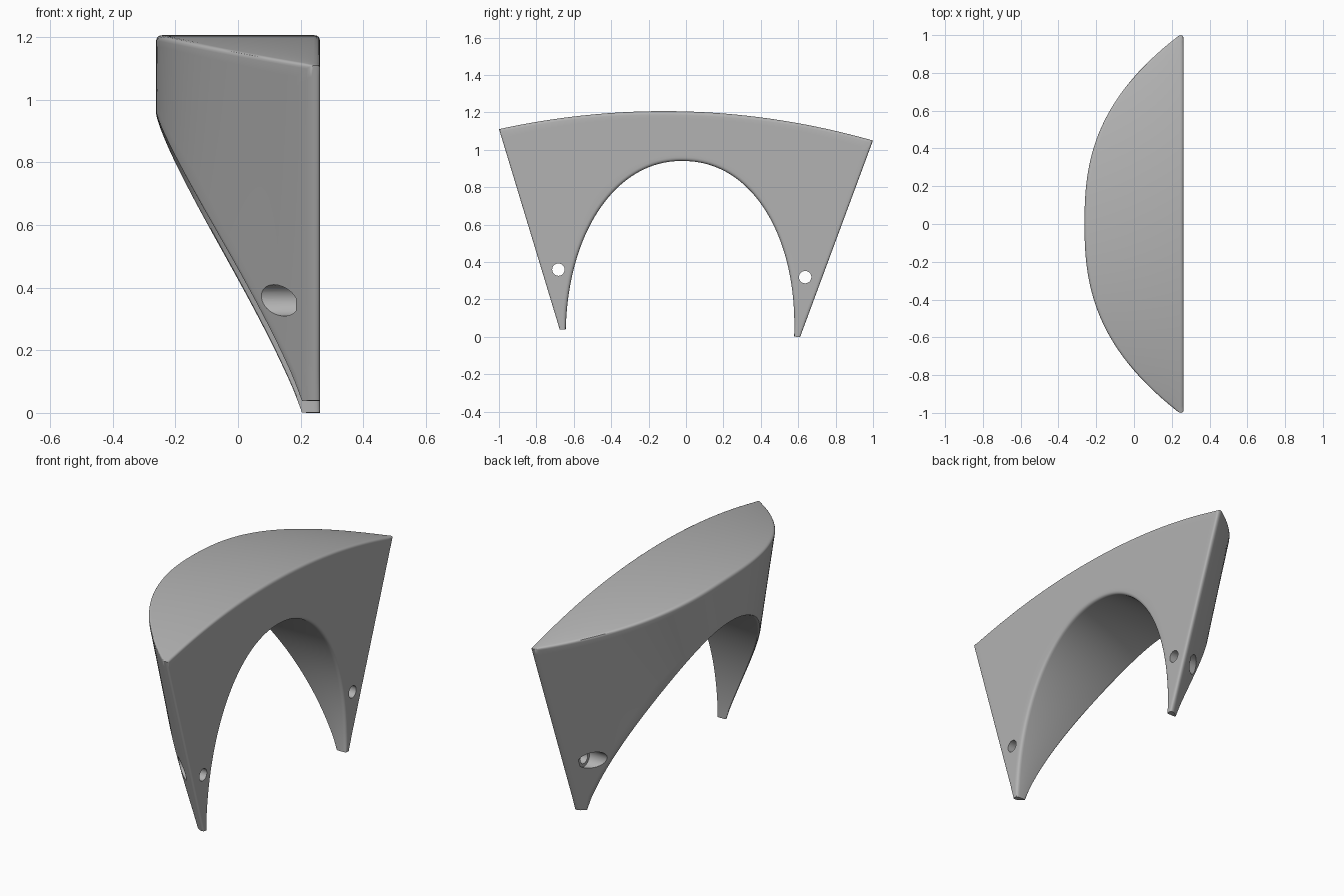
import bpy
import bmesh
from math import sin, cos, pi, radians
from mathutils import Vector, Matrix

old = bpy.data.objects.get("Cube")
if old:
    bpy.data.objects.remove(old, do_unlink=True)

BACK, FRONT, SAG = 0.262, -0.262, 0.502
FOOT_Z, FOOT_IN, FOOT_OUT = 0.019, 0.611, 0.643
TOP_Z, RISE, ARCH = 1.08, 0.125, 0.921
R = 0.02
N_SIDE, N_TOP, N_FACE, N_ROUND = 32, 64, 14, 4


def bulge(u, z):
    """Depth of the curved face; its width tapers towards the feet."""
    half = FOOT_OUT + (z - FOOT_Z) * (1 - FOOT_OUT) / (TOP_Z - FOOT_Z)
    power = 1.85 + 0.75 * (z - 0.34)
    return FRONT + (SAG - 0.004) * min(abs(u) / half, 1) ** power


def arch_point(a):
    e = 2 / 2.12
    c, s = cos(a), max(sin(a), 0)
    return Vector((-FOOT_IN * abs(c) ** e * (1 if c > 0 else -1), FOOT_Z + ARCH * s ** e))


def rail_pairs():
    """Matching points on the arch and on the outer outline, foot to foot."""
    turn = radians(48)
    side = []
    for i in range(N_SIDE):
        t = i / N_SIDE
        outer = Vector((-FOOT_OUT - (1 - FOOT_OUT) * t, FOOT_Z + (TOP_Z - FOOT_Z) * t))
        side.append((arch_point(turn * t), outer))
    top = []
    for i in range(N_TOP + 1):
        t = i / N_TOP
        u = 2 * t - 1
        top.append((arch_point(turn + (pi - 2 * turn) * t), Vector((u, TOP_Z + RISE * (1 - u * u)))))
    mirrored = [tuple(Vector((-p.x, p.y)) for p in pair) for pair in reversed(side)]
    return side + top + mirrored


def corner(a, p, b):
    """Rounded corner from a to b around p."""
    return [a * (1 - t) ** 2 + p * 2 * t * (1 - t) + b * t * t
            for t in (i / N_ROUND for i in range(N_ROUND + 1))]


def section(inner, outer):
    """Closed rounded cross-section between the arch and the outline."""
    width = (outer - inner).length
    k = min(R, width * 0.3) / width

    def at(t, x=None):
        p = inner.lerp(outer, t)
        return Vector((bulge(p.x, p.y) if x is None else x, p.x, p.y))

    def wall(t):
        p = at(t)
        return Vector((min(R, (BACK - p.x) * 0.45), 0, 0))

    loop = corner(at(0) + wall(0), at(0), at(k))
    loop += [at(k + (1 - 2 * k) * i / N_FACE) for i in range(1, N_FACE)]
    loop += corner(at(1 - k), at(1), at(1) + wall(1))
    loop += corner(at(1, BACK) - wall(1), at(1, BACK), at(1 - k, BACK))
    loop += [at(1 - k - (1 - 2 * k) * i / N_FACE, BACK) for i in range(1, N_FACE)]
    loop += corner(at(k, BACK), at(0, BACK), at(0, BACK) - wall(0))
    return loop


def make_object(name, bm):
    bmesh.ops.recalc_face_normals(bm, faces=bm.faces)
    mesh = bpy.data.meshes.new(name)
    bm.to_mesh(mesh)
    bm.free()
    obj = bpy.data.objects.new(name, mesh)
    bpy.context.collection.objects.link(obj)
    return obj


# Arched body: sections lofted from one foot to the other
bm = bmesh.new()
rings = [[bm.verts.new(p) for p in section(*pair)] for pair in rail_pairs()]
for a, b in zip(rings, rings[1:]):
    for i in range(len(a)):
        j = (i + 1) % len(a)
        bm.faces.new((a[i], a[j], b[j], b[i]))
bm.faces.new(rings[0])
bm.faces.new(rings[-1])
body = make_object("arched_body", bm)


# Screw holes with a wider recess on the curved side
def hole_cutter(name, u, radius, x0, x1):
    cutter_bm = bmesh.new()
    place = Matrix.Translation(((x0 + x1) / 2, u, 0.339)) @ Matrix.Rotation(pi / 2, 4, "Y")
    bmesh.ops.create_cone(cutter_bm, cap_ends=True, segments=40, radius1=radius,
                          radius2=radius, depth=x1 - x0, matrix=place)
    cutter = make_object(name, cutter_bm)
    cutter.hide_render = True
    mod = body.modifiers.new(name, "BOOLEAN")
    mod.operation, mod.solver, mod.object = "DIFFERENCE", "EXACT", cutter
    return cutter


cutters = []
for u in (-0.66, 0.66):
    cutters.append(hole_cutter("hole_cutter", u, 0.033, -0.5, 0.5))
    cutters.append(hole_cutter("recess_cutter", u, 0.05, -0.5, 0.185))

bpy.context.view_layer.update()
result = bpy.data.meshes.new_from_object(body.evaluated_get(bpy.context.evaluated_depsgraph_get()))
body.modifiers.clear()
body.data = result
for cutter in cutters:
    bpy.data.objects.remove(cutter, do_unlink=True)

# Slight sideways lean, then centre and stand on the ground
result.transform(Matrix.Rotation(radians(-1.747), 4, "X"))
low = [min(v.co[i] for v in result.vertices) for i in range(3)]
high = [max(v.co[i] for v in result.vertices) for i in range(3)]
result.transform(Matrix.Translation((-(low[0] + high[0]) / 2, -(low[1] + high[1]) / 2, -low[2])))

# Grey finish
grey = bpy.data.materials.new("plain_grey")
grey.use_nodes = True
colour = (0.45, 0.45, 0.45, 1)
grey.diffuse_color = colour
grey.node_tree.nodes["Principled BSDF"].inputs["Base Color"].default_value = colour
result.materials.clear()
result.materials.append(grey)

bpy.ops.object.select_all(action="DESELECT")
body.select_set(True)
bpy.context.view_layer.objects.active = body
bpy.ops.object.shade_smooth_by_angle(angle=radians(30))
